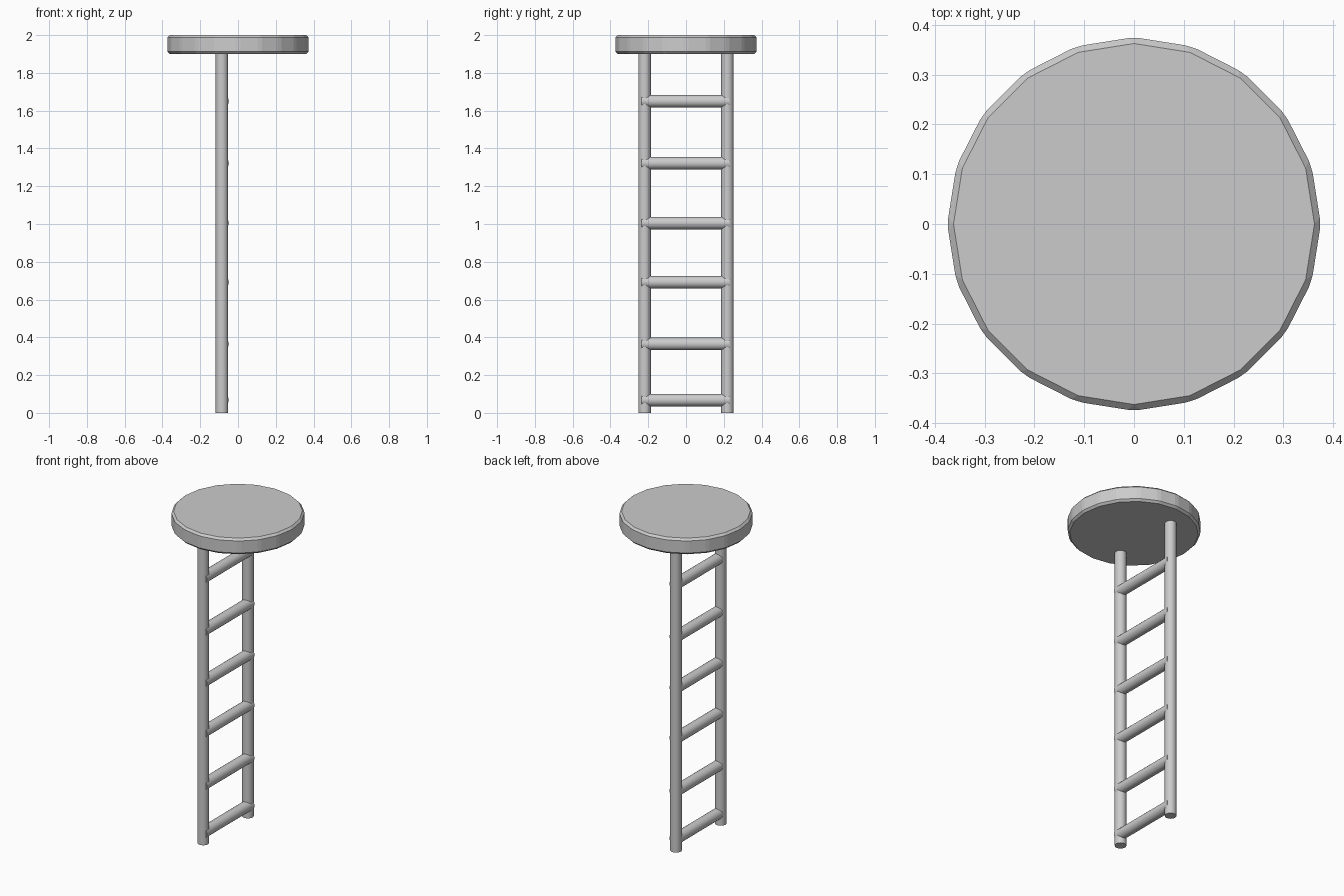
import bpy
import math

if "Cube" in bpy.data.objects:
    bpy.data.objects.remove(bpy.data.objects["Cube"])

def cylinder(name, radius, depth, location, sides=20, rotation=(0, 0, 0)):
    bpy.ops.mesh.primitive_cylinder_add(vertices=sides, radius=radius, depth=depth,
                                        location=location, rotation=rotation)
    ob = bpy.context.object
    ob.name = name
    return ob

# Round top platform: 20 flat sides, every edge chamfered
platform = cylinder("platform", 0.375, 0.10, (0, 0, 1.95))
bevel = platform.modifiers.new("chamfer", 'BEVEL')
bevel.width = 0.0125
bevel.segments = 1
bevel.limit_method = 'NONE'

# Two upright poles
for side, y in (("left", -0.219), ("right", 0.219)):
    cylinder(f"{side}_pole", 0.033, 1.905, (-0.085, y, 0.9525))
    bpy.ops.object.shade_smooth_by_angle(angle=math.radians(30))

# Rungs, set slightly forward so they poke through the poles
for i, z in enumerate((0.068, 0.365, 0.692, 1.005, 1.322, 1.65)):
    cylinder(f"rung_{i + 1}", 0.033, 0.465, (-0.081, -0.002, z),
             rotation=(math.pi / 2, 0, 0))
    bpy.ops.object.shade_smooth_by_angle(angle=math.radians(30))
